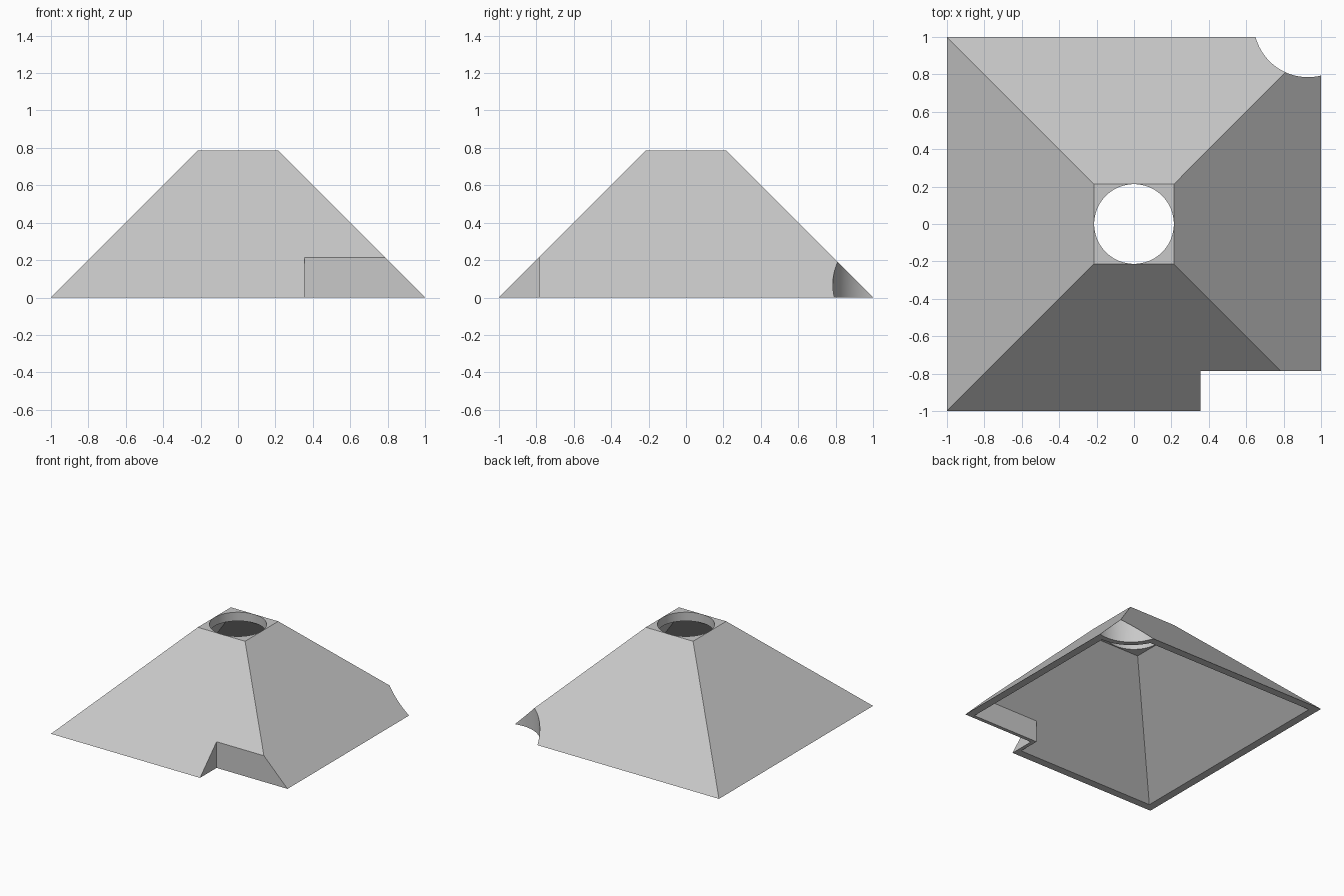
import bpy
import math

default = bpy.data.objects.get("Cube")
if default:
    bpy.data.objects.remove(default, do_unlink=True)

# One plain grey for the whole shell
grey = bpy.data.materials.new("light_grey")
grey.use_nodes = True
grey.diffuse_color = (0.58, 0.58, 0.58, 1)
grey.node_tree.nodes["Principled BSDF"].inputs["Base Color"].default_value = grey.diffuse_color


def frustum(name, base, top, low, high):
    """Square frustum given by its half widths and its heights."""
    bpy.ops.mesh.primitive_cone_add(
        vertices=4, radius1=base * math.sqrt(2), radius2=top * math.sqrt(2),
        depth=high - low, location=(0, 0, (low + high) / 2), rotation=(0, 0, math.pi / 4))
    ob = bpy.context.object
    ob.name = name
    bpy.ops.object.transform_apply(location=True, rotation=True, scale=True)
    return ob


def cylinder(name, x, y, radius):
    bpy.ops.mesh.primitive_cylinder_add(vertices=96, radius=radius, depth=3, location=(x, y, 0))
    bpy.context.object.name = name
    return bpy.context.object


def corner_box(name, x, y):
    """Block reaching outwards from an inner corner at (x, y)."""
    bpy.ops.mesh.primitive_cube_add(size=2, location=(x + 1, y - 1, 0))
    bpy.context.object.name = name
    return bpy.context.object


def cut(target, cutter):
    mod = target.modifiers.new("cut", 'BOOLEAN')
    mod.operation = 'DIFFERENCE'
    mod.solver = 'EXACT'
    mod.object = cutter
    bpy.ops.object.select_all(action='DESELECT')
    target.select_set(True)
    bpy.context.view_layer.objects.active = target
    bpy.ops.object.modifier_apply(modifier=mod.name)
    bpy.data.objects.remove(cutter, do_unlink=True)


# Outer body and the hollow inside it
shell = frustum("pyramid_shell", 1, 0.215, 0, 0.785)
cavity = frustum("cavity", 0.985, 0.222, -0.05, 0.713)

# The hollow keeps a wall around the square notch and the round bite
cut(cavity, corner_box("notch_wall", 0.325, -0.755))
cut(cavity, cylinder("bite_wall", 0.93, 1.075, 0.335))

# Notch, bite, hollow and top hole
cut(shell, corner_box("notch", 0.355, -0.785))
cut(shell, cylinder("bite", 0.93, 1.075, 0.29))
cut(shell, cavity)
cut(shell, cylinder("top_hole", 0, 0, 0.213))

shell.data.materials.clear()
shell.data.materials.append(grey)
for face in shell.data.polygons:
    face.material_index = 0
bpy.ops.object.shade_smooth_by_angle(angle=math.radians(25))
